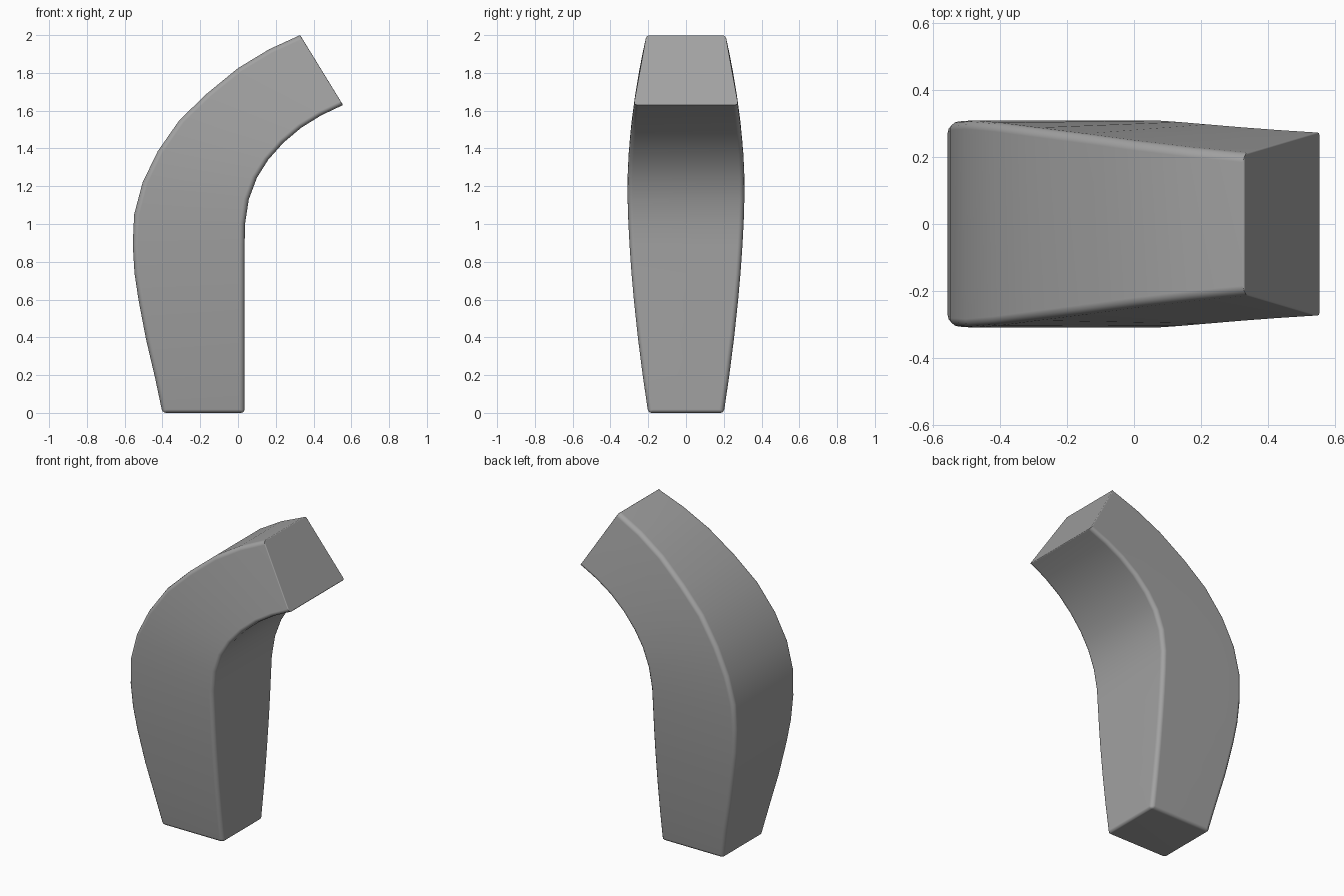
import bpy
import bmesh

cube = bpy.data.objects.get("Cube")
if cube:
    bpy.data.objects.remove(cube, do_unlink=True)

# Matching points along the outer and inner curves, as (x, z), from foot to tip
OUTER = [(-0.40, 0), (-0.44, 0.19), (-0.487, 0.39), (-0.527, 0.60), (-0.548, 0.74),
         (-0.557, 0.89), (-0.55, 1.05), (-0.505, 1.22), (-0.425, 1.385), (-0.31, 1.55),
         (-0.165, 1.69), (0, 1.825), (0.165, 1.925), (0.329, 2.0)]
INNER = [(0.035, 0), (0.035, 0.2), (0.035, 0.4), (0.035, 0.6), (0.035, 0.74),
         (0.035, 0.88), (0.037, 1.0), (0.057, 1.13), (0.10, 1.245), (0.16, 1.34),
         (0.24, 1.43), (0.335, 1.51), (0.44, 1.575), (0.556, 1.63)]


def half_width(z):
    """Bulging side outline: narrow at foot and tip, widest at mid height."""
    if z < 1.2:
        return 0.31 - 0.11 * (1 - z / 1.2) ** 1.7
    return 0.31 - 0.10 * ((z - 1.2) / 0.8) ** 1.8


def make_material(name, color):
    mat = bpy.data.materials.new(name)
    mat.use_nodes = True
    mat.diffuse_color = color
    mat.node_tree.nodes["Principled BSDF"].inputs["Base Color"].default_value = color
    return mat


# Loft four-cornered sections along the bend
bm = bmesh.new()
weight = bm.edges.layers.float.new("bevel_weight_edge")
rings = []
for (xo, zo), (xi, zi) in zip(OUTER, INNER):
    wo, wi = half_width(zo), half_width(zi)
    rings.append([bm.verts.new(p) for p in
                  ((xo, -wo, zo), (xi, -wi, zi), (xi, wi, zi), (xo, wo, zo))])
for a, b in zip(rings, rings[1:]):
    for i in range(4):
        j = (i + 1) % 4
        bm.faces.new((a[i], a[j], b[j], b[i]))
    for i in range(4):
        bm.edges.get((a[i], b[i]))[weight] = 1.0
foot = bm.faces.new(rings[0][::-1])
tip = bm.faces.new(rings[-1])

# Softer long edges, tighter foot, crisp tip
for face, amount in ((foot, 0.7), (tip, 0.2)):
    for edge in face.edges:
        edge[weight] = amount
bmesh.ops.recalc_face_normals(bm, faces=bm.faces)

mesh = bpy.data.meshes.new("bent_bar")
bm.to_mesh(mesh)
bm.free()
bar = bpy.data.objects.new("bent_bar", mesh)
bpy.context.collection.objects.link(bar)
mesh.materials.append(make_material("plain grey", (0.36, 0.36, 0.36, 1)))

bevel = bar.modifiers.new("rounded_edges", "BEVEL")
bevel.limit_method = "WEIGHT"
bevel.width = 0.026
bevel.segments = 3

# Smooth shading with weighted normals keeps the broad sides even
for poly in mesh.polygons:
    poly.use_smooth = True
normals = bar.modifiers.new("even_shading", "WEIGHTED_NORMAL")
normals.keep_sharp = True
